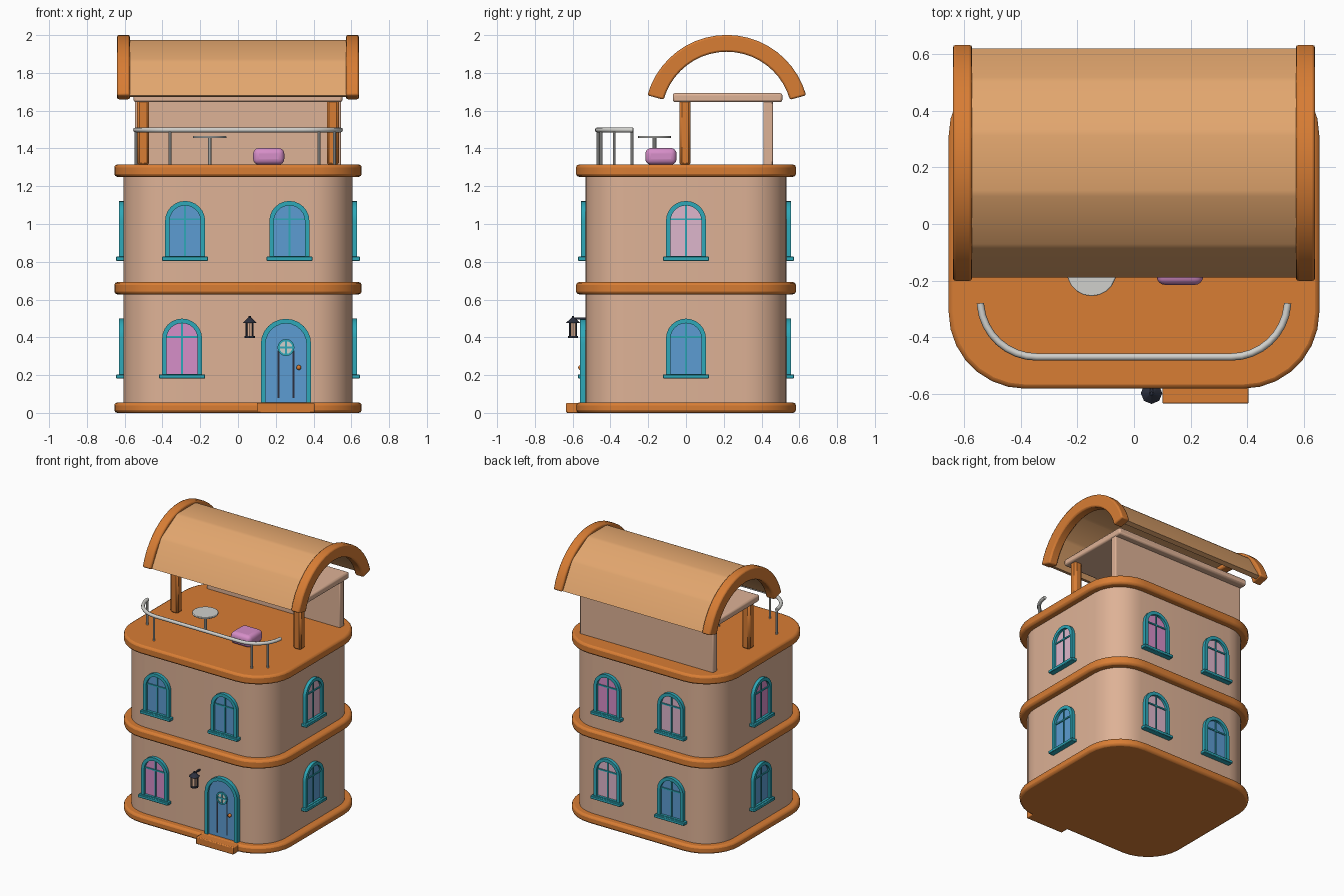
import bpy, bmesh, math
from mathutils import Matrix, Vector

if "Cube" in bpy.data.objects:
    bpy.data.objects.remove(bpy.data.objects["Cube"])


def lin(c):
    c /= 255
    return c / 12.92 if c <= 0.04045 else ((c + 0.055) / 1.055) ** 2.4


def mat(name, r, g, b):
    m = bpy.data.materials.new(name)
    m.diffuse_color = (lin(r), lin(g), lin(b), 1)
    m.use_nodes = True
    m.node_tree.nodes["Principled BSDF"].inputs["Base Color"].default_value = m.diffuse_color
    return m


WALL = mat("peach plaster", 222, 178, 150)
ORANGE = mat("orange trim", 216, 125, 52)
TAN = mat("tan roof", 226, 166, 110)
TEAL = mat("teal frame", 46, 168, 184)
BLUE = mat("blue glass", 92, 156, 210)
PINK = mat("pink", 214, 142, 200)
PALE = mat("pale pink glass", 222, 182, 204)
GREY = mat("light grey metal", 208, 208, 204)
DARK = mat("dark iron", 44, 48, 62)

FLAT = Matrix.Identity(4)                                   # (x, y) profile, up
ALONG_X = Matrix(((0, 0, 1, 0), (1, 0, 0, 0), (0, 1, 0, 0), (0, 0, 0, 1)))  # (y, z), along x


def finish(name, bm, material, M=FLAT, bevel=0, seg=2):
    bmesh.ops.transform(bm, matrix=M, verts=bm.verts)
    bmesh.ops.recalc_face_normals(bm, faces=bm.faces)
    me = bpy.data.meshes.new(name)
    bm.to_mesh(me)
    bm.free()
    me.materials.append(material)
    ob = bpy.data.objects.new(name, me)
    bpy.context.collection.objects.link(ob)
    if bevel:
        b = ob.modifiers.new("bevel", 'BEVEL')
        b.width, b.segments, b.angle_limit = bevel, seg, math.radians(40)
    bpy.context.view_layer.objects.active = ob
    ob.select_set(True)
    bpy.ops.object.shade_smooth_by_angle(angle=math.radians(35))
    ob.select_set(False)
    return ob


def prism(name, pts, w0, w1, material, M=FLAT, bevel=0, seg=2):
    bm = bmesh.new()
    f = bm.faces.new([bm.verts.new((u, v, w0)) for u, v in pts])
    r = bmesh.ops.extrude_face_region(bm, geom=[f])
    vs = [g for g in r["geom"] if isinstance(g, bmesh.types.BMVert)]
    bmesh.ops.translate(bm, verts=vs, vec=(0, 0, w1 - w0))
    return finish(name, bm, material, M, bevel, seg)


def ring(name, outer, inner, w0, w1, material, M=FLAT):
    bm = bmesh.new()
    loops = [[bm.verts.new((u, v, w)) for u, v in pts]
             for pts, w in ((outer, w0), (outer, w1), (inner, w1), (inner, w0))]
    n = len(outer)
    for k in range(4):
        a, b = loops[k], loops[(k + 1) % 4]
        for i in range(n):
            j = (i + 1) % n
            bm.faces.new((a[i], a[j], b[j], b[i]))
    return finish(name, bm, material, M)


def rect(u0, u1, v0, v1):
    return [(u0, v0), (u1, v0), (u1, v1), (u0, v1)]


def arc(cu, cv, r, a0, a1, n):
    return [(cu + r * math.cos(math.radians(a0 + (a1 - a0) * i / n)),
             cv + r * math.sin(math.radians(a0 + (a1 - a0) * i / n))) for i in range(n + 1)]


def circle(cu, cv, r, n=16):
    return arc(cu, cv, r, 0, 360, n)[:-1]


def rounded(hx, hy, r, n=7):
    pts = []
    for k, (sx, sy) in enumerate(((1, 1), (-1, 1), (-1, -1), (1, -1))):
        pts += arc(sx * (hx - r), sy * (hy - r), r, 90 * k, 90 * k + 90, n)
    return pts


def arch(hw, z0, top):
    return [(-hw, z0), (hw, z0)] + arc(0, top - hw, hw, 0, 180, 12)


def facing(angle, dist, along, z=0):
    """Wall frame: u to the right seen from outside, v up, w outward."""
    a = math.radians(angle)
    out, right = Vector((math.cos(a), math.sin(a), 0)), Vector((-math.sin(a), math.cos(a), 0))
    p = out * dist + right * along
    return Matrix(((right.x, 0, out.x, p.x), (right.y, 0, out.y, p.y), (0, 1, 0, z), (0, 0, 0, 1)))


# storeys and trim bands
HX, HY = 0.605, 0.532
prism("house_walls", rounded(HX, HY, 0.22), 0.03, 1.28, WALL)
for nm, z0, z1 in (("base_band", 0, 0.055), ("middle_band", 0.628, 0.692), ("terrace_floor", 1.25, 1.315)):
    prism(nm, rounded(0.655, 0.582, 0.27), z0, z1, ORANGE, bevel=0.015)
prism("door_step", rect(0.1, 0.405, -0.635, -0.5), 0, 0.053, ORANGE, bevel=0.006)


# arched windows
def window(angle, dist, along, z, glass):
    M = facing(angle, dist, along, z)
    ring("window_frame", arch(0.106, 0.015, 0.317), arch(0.082, 0.025, 0.293), -0.01, 0.024, TEAL, M)
    prism("window_glass", arch(0.09, 0.02, 0.3), -0.005, 0.006, glass, M)
    prism("window_mullion", rect(-0.005, 0.005, 0.02, 0.3), 0, 0.013, TEAL, M)
    prism("window_transom", rect(-0.085, 0.085, 0.215, 0.225), 0, 0.013, TEAL, M)
    prism("window_sill", rect(-0.122, 0.122, 0, 0.022), -0.01, 0.04, TEAL, M, bevel=0.003, seg=1)


LOW, HIGH = 0.182, 0.805
for w in ((-90, HY, -0.296, LOW, PINK), (-90, HY, -0.28, HIGH, BLUE), (-90, HY, 0.272, HIGH, BLUE),
          (0, HX, 0, LOW, BLUE), (0, HX, 0, HIGH, PALE),
          (180, HX, 0, LOW, BLUE), (180, HX, 0, HIGH, PINK),
          (90, HY, -0.26, LOW, PALE), (90, HY, 0.26, LOW, BLUE),
          (90, HY, -0.26, HIGH, PINK), (90, HY, 0.26, HIGH, PALE)):
    window(*w)

# front door
D = facing(-90, HY, 0.254)
ring("door_frame", arch(0.133, 0.05, 0.498), arch(0.108, 0.05, 0.473), -0.01, 0.03, TEAL, D)
prism("door_panel", arch(0.115, 0.05, 0.48), -0.005, 0.014, BLUE, D)
for s in (-1, 1):
    prism("door_groove", rect(s * 0.039 - 0.005, s * 0.039 + 0.005, 0.08, 0.33), 0.01, 0.016, DARK, D)
prism("door_porthole_glass", circle(0, 0.346, 0.04), 0.01, 0.019, GREY, D)
ring("door_porthole_rim", circle(0, 0.346, 0.045), circle(0, 0.346, 0.034), 0.01, 0.025, TEAL, D)
prism("door_porthole_bar_vertical", rect(-0.005, 0.005, 0.31, 0.382), 0.01, 0.022, TEAL, D)
prism("door_porthole_bar_level", rect(-0.036, 0.036, 0.341, 0.351), 0.01, 0.022, TEAL, D)
bm = bmesh.new()
bmesh.ops.create_uvsphere(bm, u_segments=12, v_segments=8, radius=0.013)
finish("door_knob", bm, ORANGE, Matrix.Translation((0.322, -HY - 0.026, 0.24)))

# wall lantern
LX, LY = 0.062, -0.598
prism("lantern_base", circle(LX, LY, 0.027, 8), 0.396, 0.408, DARK)
prism("lantern_glass", circle(LX, LY, 0.02, 8), 0.408, 0.478, WALL)
for k in range(4):
    a = math.radians(45 + 90 * k)
    prism("lantern_bar", circle(LX + 0.023 * math.cos(a), LY + 0.023 * math.sin(a), 0.005, 6), 0.4, 0.48, DARK)
bm = bmesh.new()
bmesh.ops.create_cone(bm, cap_ends=True, segments=8, radius1=0.038, radius2=0.008, depth=0.028)
finish("lantern_cap", bm, DARK, Matrix.Translation((LX, LY, 0.49)))
prism("lantern_finial", circle(LX, LY, 0.006, 8), 0.5, 0.512, DARK)
prism("lantern_bracket", rect(LX - 0.005, LX + 0.005, LY, -HY + 0.005), 0.494, 0.504, DARK)

# top pavilion: back wall, posts, ceiling slab
prism("pavilion_back_wall", rect(-0.545, 0.545, 0.41, 0.46), 1.31, 1.66, WALL, bevel=0.006)
for s in (-1, 1):
    prism("pavilion_post", rect(s * 0.502 - 0.032, s * 0.502 + 0.032, -0.035, 0.025), 1.31, 1.66, ORANGE, bevel=0.013, seg=1)
prism("pavilion_ceiling", rect(-0.553, 0.553, -0.07, 0.51), 1.645, 1.693, WALL, bevel=0.012)

# barrel roof: five flat planks between two curved ribs
CY, CZ = 0.216, 1.565
step = (164 - 16) / 5
cuts = [16]
for k in range(1, 5):
    cuts += [16 + step * k - 1.5, 16 + step * k + 1.5]
cuts.append(164)
polar = lambda r, a: (CY + r * math.cos(math.radians(a)), CZ + r * math.sin(math.radians(a)))
# seams sit slightly below the plank edges
prism("roof_planks", [polar(0.421, a) for a in cuts] + [polar(0.385, a) for a in reversed(cuts)],
      -0.59, 0.59, TAN, ALONG_X)
rib = arc(CY, CZ, 0.436, 15.5, 164.5, 20) + arc(CY, CZ, 0.347, 164.5, 15.5, 20)
for s in (-1, 1):
    prism("roof_rib", rib, s * 0.606 - 0.034, s * 0.606 + 0.034, ORANGE, ALONG_X, bevel=0.01)

# terrace railing
path = ([(-0.543, -0.28)] + arc(-0.343, -0.27 - 0.0, 0.2, 185, 270, 8)
        + arc(0.343, -0.27, 0.2, 270, 355, 8) + [(0.543, -0.28)])
cu = bpy.data.curves.new("railing_path", 'CURVE')
cu.dimensions, cu.bevel_depth, cu.bevel_resolution, cu.use_fill_caps = '3D', 0.013, 2, True
sp = cu.splines.new('POLY')
sp.points.add(len(path) - 1)
for p, (x, y) in zip(sp.points, path):
    p.co = (x, y, 1.498, 1)
cu.materials.append(GREY)
bpy.context.collection.objects.link(bpy.data.objects.new("railing_handrail", cu))
for x, y in ((-0.54, -0.286), (-0.36, -0.466), (0.428, -0.45), (0.51, -0.38)):
    prism("railing_post", circle(x, y, 0.008, 10), 1.31, 1.498, GREY)

# table and cushion
prism("table_top", circle(-0.15, -0.167, 0.088, 20), 1.454, 1.467, GREY, bevel=0.003)
prism("table_stem", circle(-0.15, -0.167, 0.01, 10), 1.31, 1.456, GREY)
prism("cushion", rect(0.08, 0.245, -0.215, -0.05), 1.314, 1.402, PINK, bevel=0.03, seg=4)
